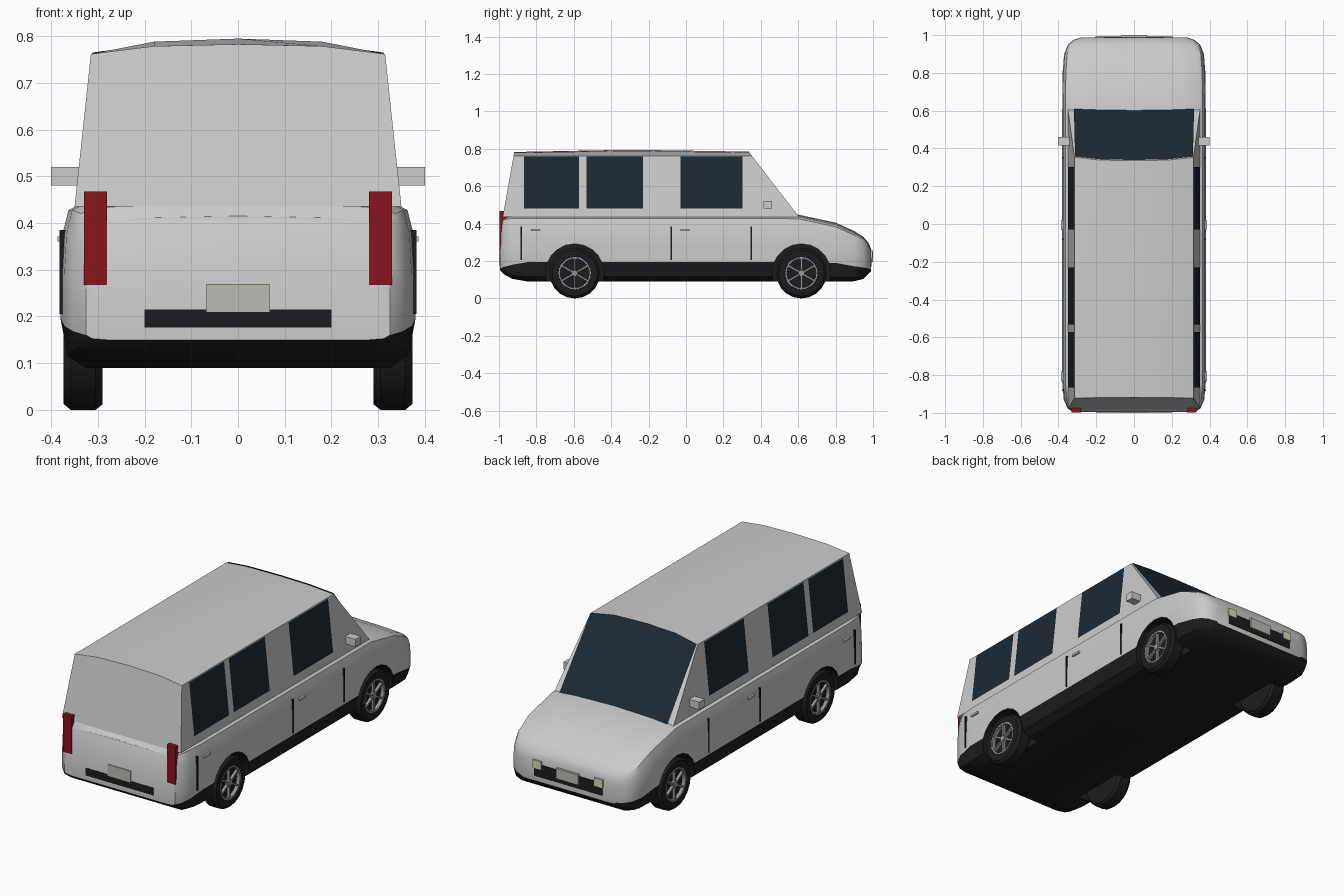
import bpy, bmesh
from math import cos, sin, pi
from mathutils import Vector, Matrix

if "Cube" in bpy.data.objects:
    bpy.data.objects.remove(bpy.data.objects["Cube"])


def material(name, rgb):
    m = bpy.data.materials.new(name)
    m.diffuse_color = (*rgb, 1)
    m.use_nodes = True
    m.node_tree.nodes["Principled BSDF"].inputs["Base Color"].default_value = m.diffuse_color
    return m


BLACK = material("black_trim", (0.012, 0.012, 0.013))
GLASS = material("dark_glass", (0.012, 0.022, 0.032))
RED = material("red_lens", (0.25, 0.008, 0.012))
LAMP = material("lamp_lens", (0.7, 0.7, 0.55))
RIM = material("rim_metal", (0.3, 0.31, 0.33))
PLATE = material("plate", (0.5, 0.5, 0.46))


def finish(name, bm, mats=(), smooth=None):
    bmesh.ops.recalc_face_normals(bm, faces=bm.faces)
    me = bpy.data.meshes.new(name)
    bm.to_mesh(me)
    bm.free()
    for m in mats:
        me.materials.append(m)
    ob = bpy.data.objects.new(name, me)
    bpy.context.collection.objects.link(ob)
    if smooth:
        shade(ob, smooth)
    return ob


def activate(ob):
    bpy.ops.object.select_all(action='DESELECT')
    ob.select_set(True)
    bpy.context.view_layer.objects.active = ob


def shade(ob, angle):
    activate(ob)
    bpy.ops.object.shade_smooth_by_angle(angle=angle)


def loft(bm, rings, caps=True, wrap=False, black=()):
    vs = [[bm.verts.new(p) for p in r] for r in rings]
    n = len(vs[0])
    pairs = list(zip(vs, vs[1:])) + ([(vs[-1], vs[0])] if wrap else [])
    for a, b in pairs:
        for i in range(n):
            f = bm.faces.new((a[i], a[(i + 1) % n], b[(i + 1) % n], b[i]))
            f.material_index = int(i in black)
    if caps:
        bm.faces.new(vs[0])
        bm.faces.new(vs[-1])


def box(name, x, y, z, mat=None, mirror=False):
    bm = bmesh.new()
    for s in ((1, -1) if mirror else (1,)):
        c = Vector((s * (x[0] + x[1]) / 2, (y[0] + y[1]) / 2, (z[0] + z[1]) / 2))
        size = (x[1] - x[0], y[1] - y[0], z[1] - z[0], 1)
        bmesh.ops.create_cube(bm, size=1, matrix=Matrix.Translation(c) @ Matrix.Diagonal(size))
    return finish(name, bm, [mat] if mat else [])


def lathe(bm, profile, y, z, sides, s=1):
    # revolve (x, radius) points about the axle
    rings = [[(s * x, y + r * cos(2 * pi * i / sides), z + r * sin(2 * pi * i / sides))
              for i in range(sides)] for x, r in profile]
    loft(bm, rings)


# lower body: cross-sections (y, half width, bottom, sill top, shoulder)
def section(y, w, zb, zs, zt):
    h = zt - zs
    half = [(0, zt + .01), (.6 * w, zt + .006), (.89 * w, zt), (.955 * w, zt - .012),
            (.988 * w, zt - .25 * h), (w, zt - .6 * h), (w, zs),
            (.96 * w, zb + .25 * (zs - zb)), (.86 * w, zb), (0, zb)]
    return [(x, y, z) for x, z in half] + [(-x, y, z) for x, z in half[8:0:-1]]


bm = bmesh.new()
loft(bm, [section(*s) for s in (
    (-.995, .325, .15, .16, .405), (-.975, .352, .13, .168, .432),
    (-.93, .372, .105, .18, .44), (-.84, .38, .09, .195, .44),
    (.6, .38, .09, .195, .438), (.8, .378, .09, .19, .395),
    (.9, .37, .092, .172, .35), (.95, .35, .105, .165, .318),
    (.975, .32, .13, .16, .288), (.988, .28, .145, .155, .26))], black=range(6, 12))
body = finish("lower_body", bm, [None, BLACK])

# wheel wells cut into the body
AXLES, HUB = (-.595, .617), .135
bm = bmesh.new()
for y in AXLES:
    for s in (1, -1):
        lathe(bm, [(.26, .157), (.5, .157)], y, HUB, 20, s)
for f in bm.faces:
    f.material_index = 1
cutter = finish("well_cutter", bm, [None, BLACK])
cutter.hide_render = True
mod = body.modifiers.new("wells", 'BOOLEAN')
mod.object, mod.operation, mod.solver = cutter, 'DIFFERENCE', 'EXACT'
activate(body)
bpy.ops.object.modifier_apply(modifier="wells")
bpy.data.objects.remove(cutter)
shade(body, .6)

# cabin with crowned roof and sloped ends
Z0, Z1 = .435, .762


def cabin_ring(y_low, y_top, crown):
    half = [(.35, Z0), (.315, Z1), (.18, Z1 + crown * .8), (0, Z1 + crown)]
    pts = half + [(-x, z) for x, z in half[2::-1]]
    return [(x, y_low + (y_top - y_low) * (z - Z0) / (.785 - Z0), z) for x, z in pts]


bm = bmesh.new()
front = cabin_ring(.605, .335, .023)
loft(bm, [cabin_ring(-.98, -.918, .021), cabin_ring(-.3, -.3, .033), front])
finish("cabin", bm, smooth=.4)


def side_x(z):
    return .35 - .035 * (z - Z0) / (Z1 - Z0) + .003


# side windows on both sides
bm = bmesh.new()
for a, b in ((-.865, -.572), (-.532, -.23), (-.03, .302)):
    for s in (1, -1):
        bm.faces.new([bm.verts.new((s * side_x(z), y, z)) for y, z in
                      ((a, .48), (b, .48), (b, .758), (a, .758))])
finish("side_windows", bm, [GLASS])

# windscreen laid over the sloped cabin front
bm = bmesh.new()
pts = [(.318 if i == 0 else -.318 if i == 6 else x * .99, y + .004, z + .003)
       for i, (x, y, z) in enumerate(front)]
bm.faces.new([bm.verts.new(p) for p in pts])
finish("windscreen", bm, [GLASS])

# wheels: tyre, rim ring, spokes and hub
for label, y in zip(("rear", "front"), AXLES):
    tyre, rim = bmesh.new(), bmesh.new()
    for s in (1, -1):
        lathe(tyre, [(.29, .09), (.29, .123), (.305, .135), (.358, .135), (.374, .122),
                     (.374, .088), (.355, .082)], y, HUB, 20, s)
        ring = [[(s * x, y + r * cos(2 * pi * i / 20), HUB + r * sin(2 * pi * i / 20))
                 for x, r in ((.374, .078), (.374, .087), (.355, .087), (.355, .078))]
                for i in range(20)]
        loft(rim, ring, caps=False, wrap=True)
        lathe(rim, [(.355, .02), (.373, .016)], y, HUB, 10, s)
        for k in range(6):
            m = (Matrix.Translation((s * .363, y, HUB)) @ Matrix.Rotation(k * pi / 3 + pi / 6, 4, 'X')
                 @ Matrix.Translation((0, .047, 0)) @ Matrix.Diagonal((.014, .07, .01, 1)))
            bmesh.ops.create_cube(rim, size=1, matrix=m)
    finish(label + "_tyres", tyre, [BLACK], .5)
    finish(label + "_rims", rim, [RIM], .5)

# side details
box("mirrors", (.335, .40), (.415, .46), (.48, .52), mirror=True)
for i, y in enumerate((-.88, -.08, .35)):
    box(f"door_gap_{i}", (.35, .382), (y - .004, y + .004), (.205, .385), BLACK, True)
for i, y in enumerate((-.805, -.005)):
    box(f"door_handle_{i}", (.36, .386), (y - .025, y + .025), (.36, .371), mirror=True)

# rear details
box("tail_lights", (.28, .33), (-.998, -.955), (.267, .468), RED, True)
box("rear_bumper_strip", (-.2, .2), (-.998, -.96), (.176, .215), BLACK)
box("rear_plate", (-.067, .067), (-1.0, -.96), (.21, .27), PLATE)

# front details
box("front_grille", (-.2, .2), (.95, .992), (.172, .238), BLACK)
box("headlights", (.155, .205), (.95, .996), (.215, .258), LAMP, True)
box("front_plate", (-.065, .065), (.95, 1.0), (.195, .25), PLATE)
